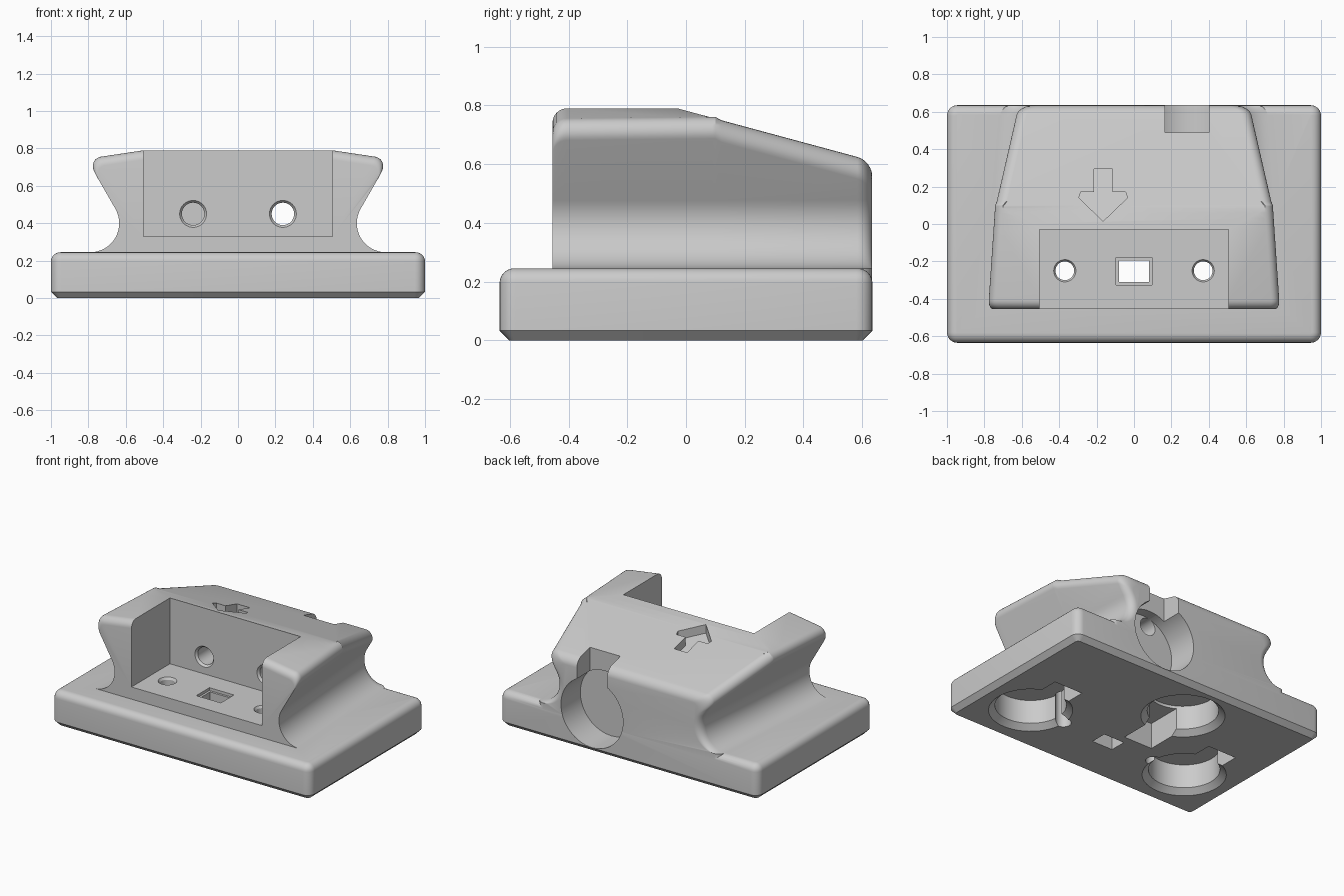
import bpy, bmesh, math
from mathutils import Matrix, Vector

if "Cube" in bpy.data.objects:
    bpy.data.objects.remove(bpy.data.objects["Cube"])

grey = bpy.data.materials.new("plain_grey")
grey.use_nodes = True
grey.diffuse_color = (0.6, 0.6, 0.6, 1)
grey.node_tree.nodes["Principled BSDF"].inputs["Base Color"].default_value = (0.6, 0.6, 0.6, 1)

FRONT, BACK = -0.455, 0.634
R = 0.05  # common edge radius


def finish(bm, name):
    bmesh.ops.recalc_face_normals(bm, faces=bm.faces)
    mesh = bpy.data.meshes.new(name)
    bm.to_mesh(mesh)
    bm.free()
    mesh.materials.append(grey)
    ob = bpy.data.objects.new(name, mesh)
    bpy.context.collection.objects.link(ob)
    return ob


def loft(rings, name):
    bm = bmesh.new()
    rows = [[bm.verts.new(p) for p in ring] for ring in rings]
    n = len(rows[0])
    for a, b in zip(rows, rows[1:]):
        for i in range(n):
            j = (i + 1) % n
            bm.faces.new((a[i], a[j], b[j], b[i]))
    bm.faces.new(rows[0])
    bm.faces.new(rows[-1])
    return finish(bm, name)


def box(lo, hi, name="box"):
    return loft([[(x, y, z) for x, y in ((lo[0], lo[1]), (hi[0], lo[1]), (hi[0], hi[1]), (lo[0], hi[1]))]
                 for z in (lo[2], hi[2])], name)


def turned(steps, origin, axis="Z", sides=48):
    """Round cutter from (radius, distance) steps along Z or Y."""
    rot = Matrix.Rotation(-math.pi / 2, 3, "X") if axis == "Y" else Matrix.Identity(3)
    rings = [[Vector(origin) + rot @ Vector((r * math.cos(k * math.tau / sides),
                                             r * math.sin(k * math.tau / sides), d))
              for k in range(sides)] for r, d in steps]
    return loft(rings, "round_cutter")


def combine(target, other, op):
    mod = target.modifiers.new(op, "BOOLEAN")
    mod.operation, mod.object, mod.solver = op, other, "EXACT"
    bpy.context.view_layer.objects.active = target
    bpy.ops.object.modifier_apply(modifier=mod.name)
    bpy.data.objects.remove(other)


# Base plate: rounded upright and top edges, chamfered underside
def make_base():
    bm = bmesh.new()
    bmesh.ops.create_cube(bm, size=1)
    bmesh.ops.transform(bm, verts=bm.verts,
                        matrix=Matrix.Translation((0, 0, 0.1225)) @ Matrix.Diagonal((2, 1.27, 0.245, 1)))

    def bevel(test, width, seg):
        edges = [e for e in bm.edges if test(e.verts[0].co, e.verts[1].co)]
        bmesh.ops.bevel(bm, geom=edges, offset=width, segments=seg, profile=0.5, affect="EDGES")

    bevel(lambda a, b: abs(a.z - b.z) > 0.1, 0.055, 6)
    bevel(lambda a, b: min(a.z, b.z) > 0.24, R, 6)
    bevel(lambda a, b: max(a.z, b.z) < 0.001, 0.033, 1)
    return finish(bm, "dock_body")


def rounding(d):
    return R - math.sqrt(R * R - (R - d) ** 2) if d < R else 0


def slope_z(y):
    return min(0.79, 0.79 - 0.27 * (y + 0.03))


# Flared cross-section of the upper block at depth y
def section(y):
    back = rounding(max(0, BACK - y))
    drop = back + rounding(max(0, y - FRONT))
    shift = 0.0735 * (y - FRONT) + back
    half = [(0.79 - shift, 0.1)]
    for k in range(17):
        a = math.radians(270 - 120 * k / 16)
        half.append((0.79 - shift + 0.155 * math.cos(a), 0.4 + 0.155 * math.sin(a)))
    x0, z0 = half[-1]
    # top line: gentle side slant or the rear slope, whichever is lower
    flat = slope_z(y) - drop
    slant = 0.79 - drop
    t = math.tan(math.radians(60))
    xs = (slant + 0.15 * 0.505 - z0 + t * x0) / (t + 0.15)
    corner_slant = slant - 0.15 * (xs - 0.505)
    if corner_slant < flat:
        corner, tilt = (xs, corner_slant), math.atan(0.15)
    else:
        corner, tilt = (x0 + (flat - z0) / t, flat), 0
    a0, a1 = math.radians(-30), math.pi / 2 - tilt
    turn = math.pi - (a1 - a0)
    dist = R / math.sin(turn / 2)
    mid = (a0 + a1) / 2
    cx, cz = corner[0] - dist * math.cos(mid), corner[1] - dist * math.sin(mid)
    for k in range(9):
        a = a0 + (a1 - a0) * k / 8
        half.append((cx + R * math.cos(a), cz + R * math.sin(a)))
    ridge = min(0.505 + max(0, slant - flat) / 0.15, half[-1][0] - 0.005)
    half.append((ridge, flat))
    ring = half + [(-x, z) for x, z in reversed(half)]
    return [(x, y, z) for x, z in ring]


curve = [R * (1 - math.cos(math.pi / 2 * k / 6)) for k in range(7)]
stations = [FRONT + d for d in curve] + [-0.03, 0, 0.03, 0.06, 0.08, 0.09, 0.1, 0.12]
stations += [BACK - d for d in reversed(curve)]
dock = make_base()
combine(dock, loft([section(y) for y in stations], "upper_block"), "UNION")

cutters = []
# Front pocket, with a square opening and two screw holes in its floor
cutters.append(box((-0.505, -0.7, 0.33), (0.505, -0.03, 1)))
cutters.append(box((-0.08, -0.31, -0.1), (0.08, -0.195, 0.5)))
cutters.append(box((-0.095, -0.325, 0.31), (0.095, -0.18, 0.5)))
for s in (-1, 1):
    cutters.append(turned([(0.05, -0.1), (0.05, 0.315), (0.06, 0.331), (0.06, 0.4)], (s * 0.37, -0.25, 0)))

# Wire holes in the pocket wall: one blind, one through to the rear recess
for x, end in ((-0.24, 0.3), (0.24, 0.55)):
    cutters.append(turned([(0.072, -0.1), (0.072, 0), (0.06, 0.015), (0.06, end)], (x, -0.03, 0.45), "Y"))

# Round rear recess and the slot above it
cutters.append(turned([(0.24, 0.42), (0.24, 0.8)], (0.283, 0, 0.275), "Y", 64))
cutters.append(box((0.165, 0.49, 0.3), (0.4, 0.8, 0.9)))

# Underside round pockets with chamfered rims and side slots
for x, y, far in ((0.63, -0.26, 0.11), (-0.63, -0.26, 0.11), (-0.15, 0.3, -0.14)):
    cutters.append(turned([(0.265, -0.1), (0.265, 0), (0.225, 0.035), (0.225, 0.2)], (x, y, 0)))
    cutters.append(box((x - 0.11, min(y, far), -0.1), (x + 0.11, max(y, far), 0.18)))

# Arrow recess following the rear slope
right = [(0, 0.015), (0.13, 0.14), (0.12, 0.17), (0.05, 0.17), (0.05, 0.295)]
outline = right + [(-x, y) for x, y in reversed(right[1:])]
cutters.append(loft([[(x - 0.165, y, slope_z(y) + dz) for x, y in outline] for dz in (-0.06, 0.1)], "arrow"))

for c in cutters:
    combine(dock, c, "DIFFERENCE")

bpy.ops.object.select_all(action="DESELECT")
dock.select_set(True)
bpy.context.view_layer.objects.active = dock
bpy.ops.object.shade_smooth_by_angle(angle=math.radians(30))
